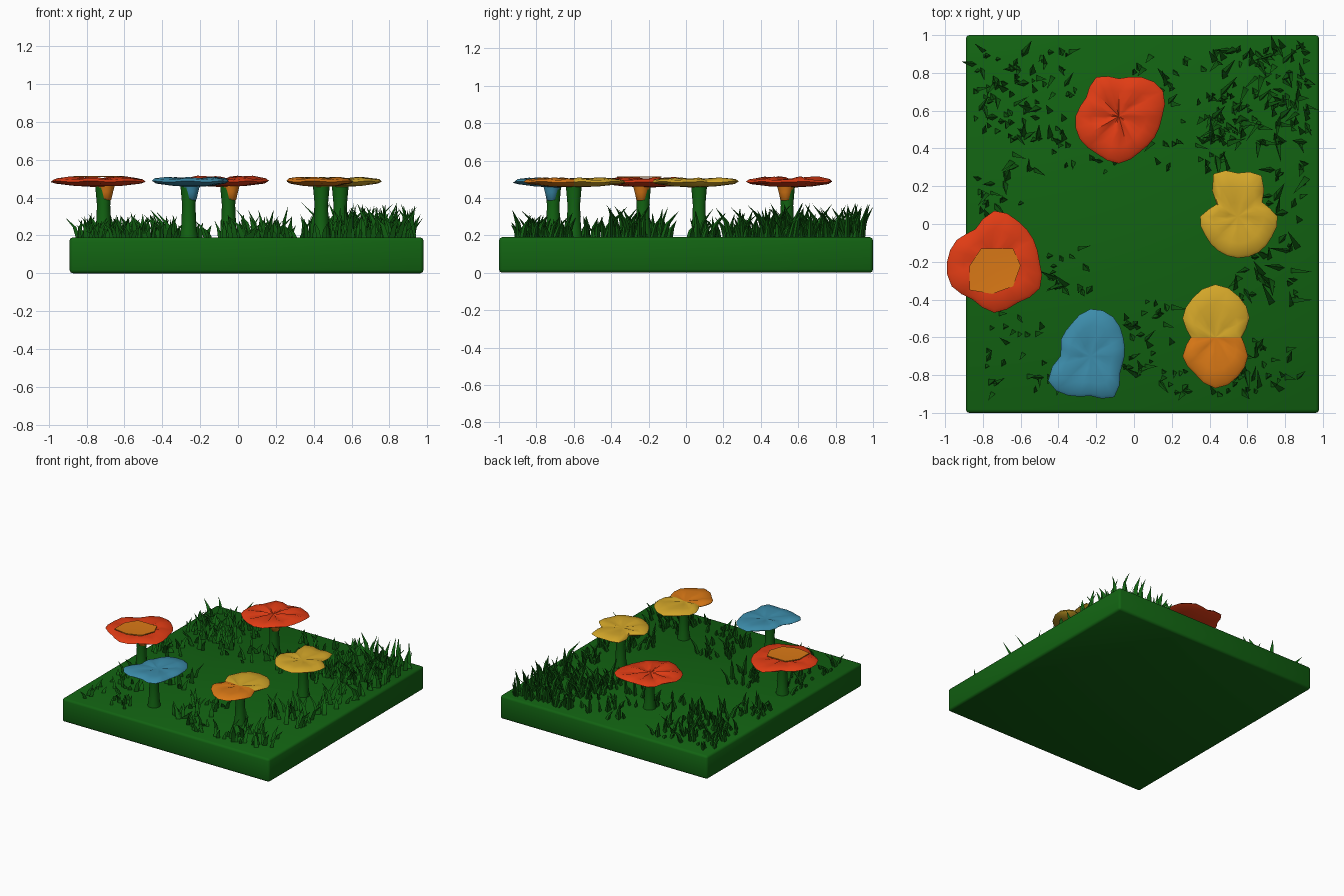
import bpy, bmesh, math, random
from mathutils import Vector

random.seed(7)
old = bpy.data.objects.get("Cube")
if old:
    bpy.data.objects.remove(old, do_unlink=True)


def material(name, r, g, b):
    m = bpy.data.materials.new(name)
    m.use_nodes = True
    m.diffuse_color = (r, g, b, 1)
    m.node_tree.nodes["Principled BSDF"].inputs["Base Color"].default_value = (r, g, b, 1)
    return m


GREEN = material("grass green", 0.006, 0.125, 0.006)
RED = material("petal red", 0.75, 0.045, 0.007)
ORANGE = material("petal orange", 0.7, 0.19, 0.008)
YELLOW = material("petal yellow", 0.65, 0.38, 0.022)
BLUE = material("petal blue", 0.045, 0.26, 0.4)
GROUND = 0.19


def finish(bm, name, *mats, angle=50):
    bmesh.ops.recalc_face_normals(bm, faces=bm.faces)
    mesh = bpy.data.meshes.new(name)
    bm.to_mesh(mesh)
    bm.free()
    for m in mats:
        mesh.materials.append(m)
    ob = bpy.data.objects.new(name, mesh)
    bpy.context.collection.objects.link(ob)
    bpy.ops.object.select_all(action='DESELECT')
    ob.select_set(True)
    bpy.context.view_layer.objects.active = ob
    bpy.ops.object.shade_smooth_by_angle(angle=math.radians(angle))
    return ob


def loft(bm, rings):
    """Skin a list of closed point rings; a ring of one point closes an end."""
    loops = [[bm.verts.new(p) for p in ring] for ring in rings]
    n = max(len(r) for r in loops)
    for a, b in zip(loops, loops[1:]):
        for i in range(n):
            j = (i + 1) % n
            quad = [a[i % len(a)], a[j % len(a)], b[j % len(b)], b[i % len(b)]]
            bm.faces.new(list(dict.fromkeys(quad)))


def circle(x, y, z, r, n=10):
    return [(x + r * math.cos(math.tau * i / n), y + r * math.sin(math.tau * i / n), z)
            for i in range(n)]


# Ground slab with softened edges
bm = bmesh.new()
bmesh.ops.create_cube(bm, size=1)
for v in bm.verts:
    v.co = (v.co.x * 1.87 + 0.045, v.co.y * 2, (v.co.z + 0.5) * GROUND)
bmesh.ops.bevel(bm, geom=bm.edges[:], offset=0.018, segments=2, profile=0.5, affect='EDGES')
finish(bm, "ground_slab", GREEN, angle=60)


def wavy_radii(radii):
    """Double the number of rim points with a smooth in-between value."""
    n, out = len(radii), []
    for i, r in enumerate(radii):
        a, b, c = radii[i - 1], radii[(i + 1) % n], radii[(i + 2) % n]
        out += [r / 100, (9 * (r + b) - a - c) / 1600]
    return out


def flower(name, x, y, radii, stem, mats, collar=None, pleat=0.006, split=None):
    # Petal disc: a thin lens following the wavy rim
    rim = wavy_radii(radii)
    n = len(rim)
    mean = sum(rim) / n

    def ring(k, z, wave=0.0):
        pts = []
        for i, r in enumerate(rim):
            a = math.tau * i / n
            lift = wave * math.sin(i * 1.9) + (r - mean) * wave
            pts.append((x + k * r * math.cos(a), y + k * r * math.sin(a), z + lift))
        return pts

    bm = bmesh.new()
    loft(bm, [[(x, y, 0.455)], ring(0.5, 0.462), ring(0.9, 0.474), ring(1, 0.485, 0.004),
              ring(0.93, 0.498, 0.004), ring(0.65, 0.505, pleat),
              ring(0.3, 0.5, pleat), [(x, y, 0.493)]])
    if split is not None:
        geom = bm.verts[:] + bm.edges[:] + bm.faces[:]
        bmesh.ops.bisect_plane(bm, geom=geom, plane_co=(0, split, 0), plane_no=(0, 1, 0))
        for f in bm.faces:
            f.material_index = int(f.calc_center_median().y < split)
    finish(bm, name + "_petals", *mats)
    # Stem, flared at the foot
    sx, sy = stem
    bm = bmesh.new()
    loft(bm, [circle(sx, sy, z, r) for z, r in
              ((GROUND - 0.01, 0.05), (0.25, 0.04), (0.36, 0.035), (0.47, 0.045))])
    finish(bm, name + "_stem", GREEN)
    # Collar wrapped under the petals
    if collar:
        bm = bmesh.new()
        cx, cy = sx + 0.012, sy - 0.008
        loft(bm, [[(cx + 0.01, cy, 0.375)], circle(cx, cy, 0.39, 0.029),
                  circle(cx, cy, 0.43, 0.038), circle(cx, cy, 0.475, 0.05)])
        finish(bm, name + "_collar", collar)


flower("back_red_flower", -0.08, 0.57, [23, 27, 24, 20, 24, 20, 23, 24, 23, 25, 22, 22],
       (-0.05, 0.54), [RED], ORANGE, pleat=0.011)
flower("side_red_flower", -0.74, -0.2, [24, 24, 25, 27, 20, 23, 25, 26, 23, 27, 25, 28],
       (-0.71, -0.23), [RED], ORANGE, pleat=0.007)
flower("blue_flower", -0.23, -0.7, [18, 20, 24, 25, 20, 18, 16, 26, 24, 21, 25, 18],
       (-0.26, -0.71), [BLUE], BLUE, pleat=0.004)
flower("yellow_flower", 0.55, 0.04, [21, 15, 25, 23, 26, 13, 20, 20, 21, 22, 22, 21],
       (0.54, 0.07), [YELLOW], pleat=0.004)
flower("two_tone_flower", 0.43, -0.6, [14, 21, 25, 28, 24, 20, 13, 20, 22, 27, 24, 20],
       (0.44, -0.6), [YELLOW, ORANGE], pleat=0.005, split=-0.6)

# Orange heart on the side red flower: a thin domed plate
bm = bmesh.new()
heart = [(-0.81, -0.13), (-0.64, -0.13), (-0.6, -0.22), (-0.64, -0.33),
         (-0.75, -0.37), (-0.87, -0.35), (-0.87, -0.22)]
loft(bm, [[(px, py, 0.508) for px, py in heart], [(px, py, 0.515) for px, py in heart],
          [(-0.71, -0.25, 0.509)]])
finish(bm, "orange_heart", ORANGE)


def blade(bm, x, y, height):
    """Thin three-sided blade, bent over toward its tip."""
    a = random.uniform(0, math.tau)
    lean = Vector((math.cos(a), math.sin(a), 0)) * height * random.uniform(0.15, 0.75)
    w = random.uniform(0.012, 0.022)
    foot = Vector((x, y, GROUND - 0.01))
    mid = foot + lean * 0.3 + Vector((0, 0, height * 0.55))
    tip = foot + lean + Vector((0, 0, height))
    loft(bm, [circle(*foot, w, 3), circle(*mid, w * 0.75, 3), [tip]])


# Grass tufts: centre, spread in x and y, number of blades, tallest blade
patches = [
    (0.66, 0.68, 0.27, 0.26, 150, 0.18), (-0.58, 0.68, 0.27, 0.24, 85, 0.13),
    (0.2, 0.72, 0.2, 0.18, 22, 0.13), (-0.3, 0.4, 0.35, 0.12, 32, 0.13),
    (0.3, 0.36, 0.25, 0.08, 22, 0.16), (0.82, 0.1, 0.1, 0.25, 22, 0.16),
    (0.7, -0.3, 0.17, 0.14, 28, 0.17), (0.68, -0.75, 0.2, 0.15, 36, 0.15),
    (0.08, -0.62, 0.13, 0.22, 32, 0.12), (-0.35, -0.24, 0.12, 0.12, 18, 0.15),
    (-0.7, 0.15, 0.12, 0.12, 18, 0.12), (-0.6, -0.72, 0.2, 0.18, 26, 0.11),
    (0.3, -0.84, 0.15, 0.06, 12, 0.11), (-0.7, -0.35, 0.12, 0.15, 14, 0.12)]
bm = bmesh.new()
for cx, cy, dx, dy, count, tall in patches:
    for _ in range(count):
        blade(bm, cx + random.uniform(-dx, dx), cy + random.uniform(-dy, dy),
              tall * random.uniform(0.3, 1.1))
finish(bm, "grass_blades", GREEN, angle=30)
